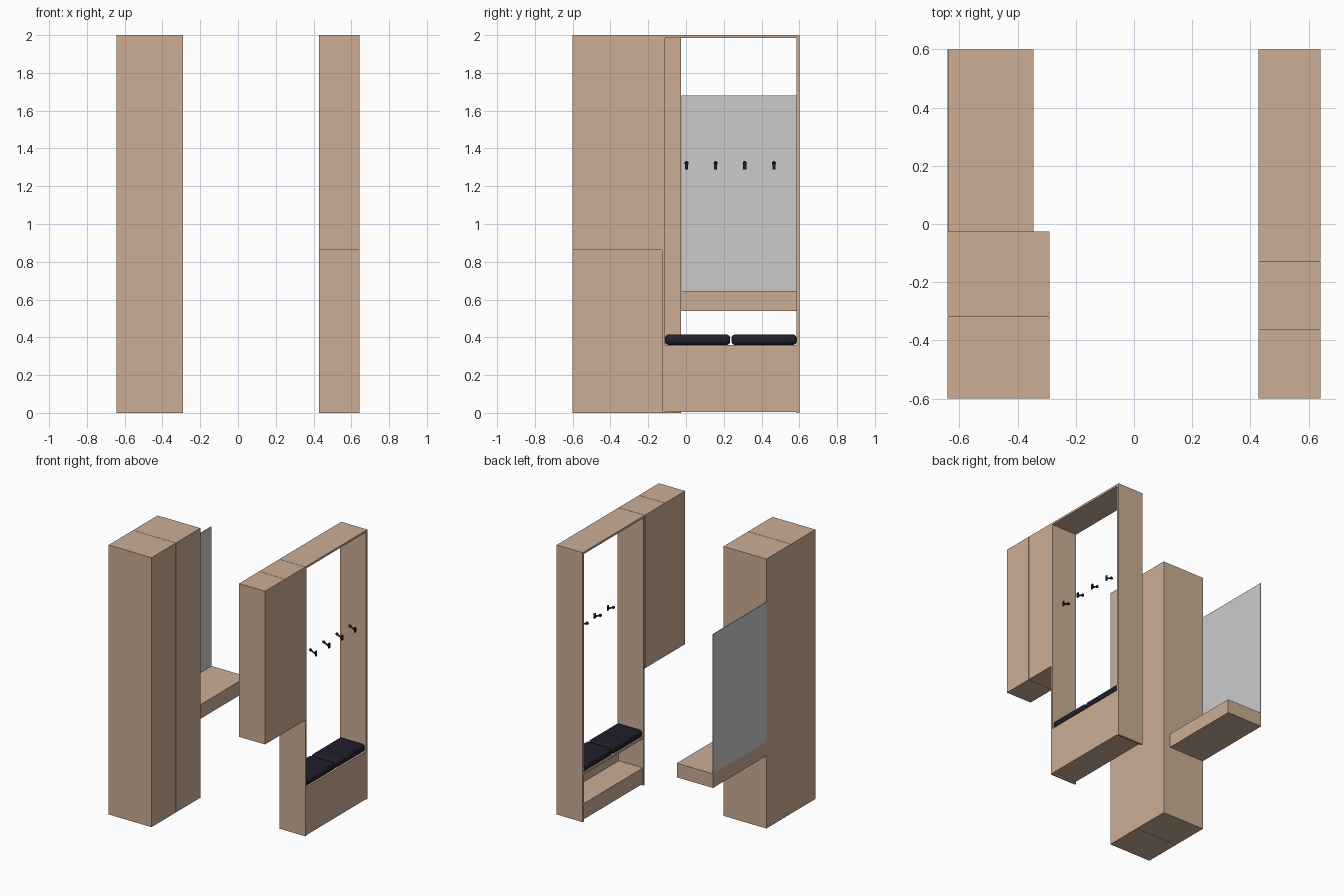
import bpy, bmesh, math
from mathutils import Vector

if "Cube" in bpy.data.objects:
    bpy.data.objects.remove(bpy.data.objects["Cube"])


def material(name, rgb):
    m = bpy.data.materials.new(name)
    m.diffuse_color = (*rgb, 1)
    m.use_nodes = True
    m.node_tree.nodes["Principled BSDF"].inputs["Base Color"].default_value = m.diffuse_color
    return m


WOOD = material("light wood", (0.60, 0.42, 0.30))
GLASS = material("mirror grey", (0.60, 0.60, 0.60))
FABRIC = material("dark navy fabric", (0.014, 0.013, 0.024))
METAL = material("black metal", (0.010, 0.013, 0.020))


def finish(name, bm, mat, smooth=False):
    bmesh.ops.recalc_face_normals(bm, faces=bm.faces)
    me = bpy.data.meshes.new(name)
    bm.to_mesh(me)
    bm.free()
    for p in me.polygons:
        p.use_smooth = smooth
    me.materials.append(mat)
    ob = bpy.data.objects.new(name, me)
    bpy.context.collection.objects.link(ob)
    return ob


def cube(bm, x, y, z):
    verts = bmesh.ops.create_cube(bm, size=1)["verts"]
    for v in verts:
        v.co = Vector([(r[0] + r[1]) / 2 + c * (r[1] - r[0])
                       for c, r in zip(v.co, (x, y, z))])
    return verts


def box(name, x, y, z, mat=WOOD):
    bm = bmesh.new()
    cube(bm, x, y, z)
    return finish(name, bm, mat)


# Left group: tall wardrobes, floating drawer shelf and mirror
box("wardrobe_front", (-0.642, -0.29), (-0.6, -0.316), (0, 2))
box("wardrobe_rear", (-0.642, -0.29), (-0.314, -0.026), (0, 2))
box("drawer_shelf", (-0.642, -0.345), (-0.025, 0.6), (0.54, 0.645))
box("mirror", (-0.642, -0.637), (-0.025, 0.6), (0.645, 1.68), GLASS)

# Right group: hanging cabinets
X0, X1 = 0.428, 0.642
box("wall_cabinet_front", (X0, X1), (-0.6, -0.366), (0.863, 2))
box("wall_cabinet_rear", (X0, X1), (-0.364, -0.128), (0.863, 2))

# Open coat frame with bench base
Y0, Y1, T = -0.126, 0.6, 0.015
box("frame_side_front", (X0, X1), (Y0, Y0 + T), (0, 2))
box("frame_side_rear", (X0, X1), (Y1 - T, Y1), (0, 2))
box("frame_top", (X0, X1), (Y0 + T, Y1 - T), (2 - T, 2))
box("bench_back", (X1 - 0.012, X1), (Y0 + T, Y1 - T), (0.005, 0.36))
box("bench_seat", (X0 + 0.004, X1 - 0.012), (Y0 + T, Y1 - T), (0.345, 0.36))
box("bench_shelf", (X0 + 0.004, X1 - 0.012), (Y0 + T, Y1 - T), (0.115, 0.13))
box("bench_kickboard", (X0 + 0.008, X0 + 0.022), (Y0 + T, Y1 - T), (0.01, 0.115))
box("bench_bottom", (X0 + 0.022, X1 - 0.012), (Y0 + T, Y1 - T), (0.01, 0.025))

# Two padded seat cushions with softly domed tops
mid = (Y0 + Y1) / 2
for name, a, b in (("cushion_front", Y0 + T, mid - 0.003),
                   ("cushion_rear", mid + 0.003, Y1 - T)):
    ob = box(name, (X0 + 0.002, X1 - 0.002), (a, b), (0.36, 0.415), FABRIC)
    bev = ob.modifiers.new("rounded", "BEVEL")
    bev.width = 0.02
    bev.segments = 5
    for p in ob.data.polygons:
        p.use_smooth = True
    bpy.context.view_layer.objects.active = ob
    ob.select_set(True)
    bpy.ops.object.shade_smooth_by_angle(angle=math.radians(40))
    ob.select_set(False)

# Coat hooks: back plate, rising arm and knob
for i, y in enumerate((0.003, 0.157, 0.311, 0.465)):
    bm = bmesh.new()
    cube(bm, (X1 - 0.008, X1), (y - 0.008, y + 0.008), (1.288, 1.325))
    a, b = Vector((X1 - 0.006, y, 1.303)), Vector((X1 - 0.048, y, 1.322))
    d = b - a
    arm = bmesh.ops.create_cone(bm, cap_ends=True, segments=12, radius1=0.006,
                                radius2=0.006, depth=d.length)["verts"]
    rot = d.to_track_quat('Z', 'Y')
    for v in arm:
        v.co = rot @ v.co + (a + b) / 2
    knob = bmesh.ops.create_uvsphere(bm, u_segments=12, v_segments=8, radius=0.011)["verts"]
    for v in knob:
        v.co += b
    finish(f"coat_hook_{i + 1}", bm, METAL)
